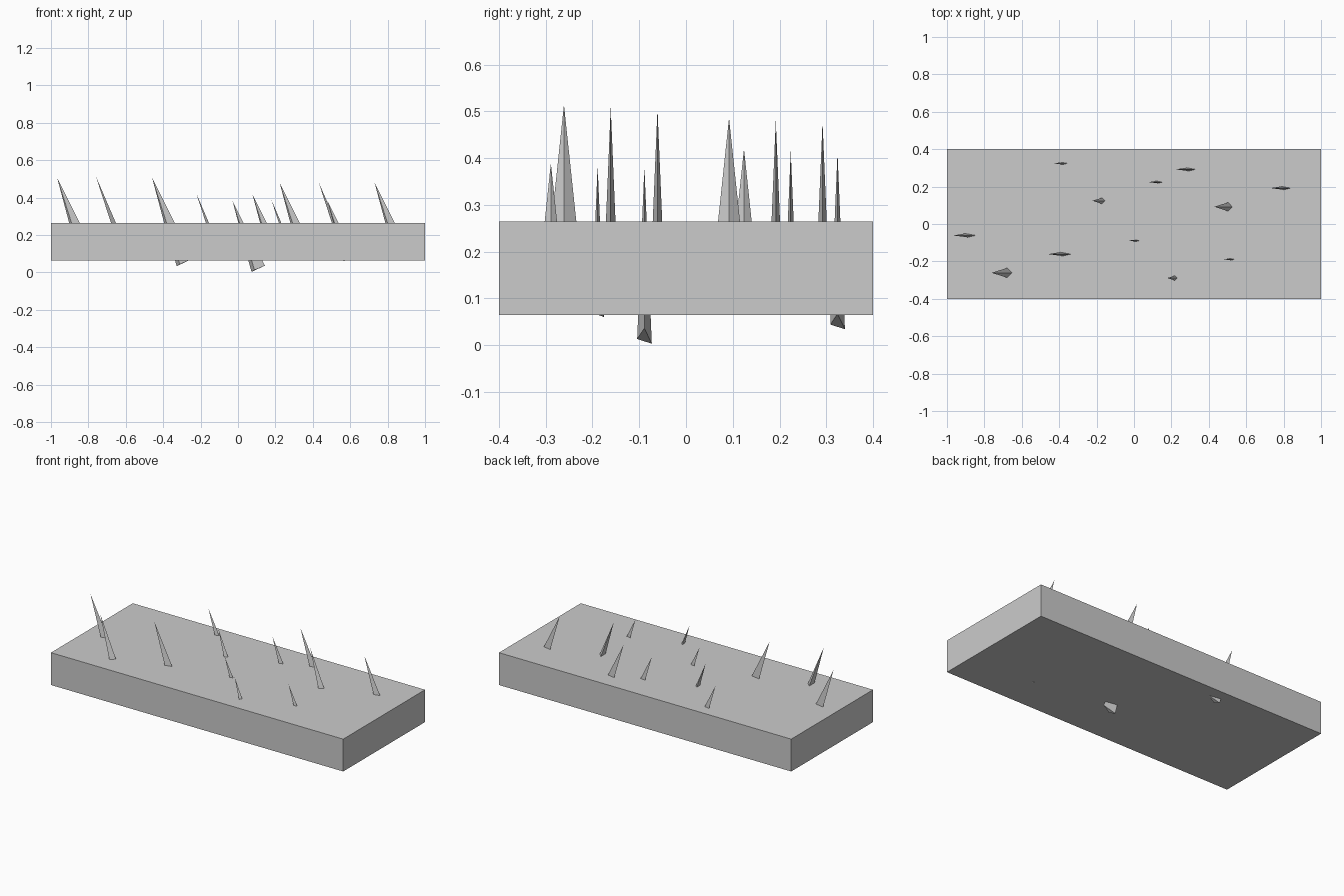
import bpy
import bmesh

if "Cube" in bpy.data.objects:
    bpy.data.objects.remove(bpy.data.objects["Cube"])


def mesh_object(name, bm):
    bmesh.ops.recalc_face_normals(bm, faces=bm.faces[:])
    mesh = bpy.data.meshes.new(name)
    bm.to_mesh(mesh)
    bm.free()
    obj = bpy.data.objects.new(name, mesh)
    bpy.context.collection.objects.link(obj)
    return obj


def spike(name, tip, rays):
    """Three-sided leaning spike; each ray is (x slope, y slope, depth) from the tip."""
    bm = bmesh.new()
    top = bm.verts.new(tip)
    base = [bm.verts.new((tip[0] + sx * h, tip[1] + sy * h, tip[2] - h)) for sx, sy, h in rays]
    for i in range(3):
        bm.faces.new((top, base[i], base[(i + 1) % 3]))
    bm.faces.new(base)
    return mesh_object(name, bm)


# Floor slab
bm = bmesh.new()
bmesh.ops.create_cube(bm, size=1)
bmesh.ops.scale(bm, vec=(2, 0.8, 0.2), verts=bm.verts[:])
bmesh.ops.translate(bm, vec=(0, 0, 0.164), verts=bm.verts[:])
mesh_object("slab", bm)


# Spike shapes: one broad across the slab, two narrow blades
def blade(h):
    return [(0.267, 0.042, h), (0.32, -0.042, h - 0.01), (0.50, 0, h - 0.033)]


broad = [(0.325, 0.106, 0.29), (0.325, -0.106, 0.29), (0.43, 0, 0.28)]
trio = [
    ("broad_spike", (0, 0, 0), broad),
    ("short_blade_spike", (0.30, 0.10, -0.005), blade(0.324)),
    ("long_blade_spike", (-0.207, 0.20, -0.008), blade(0.378)),
]

# The trio is repeated four times at different heights
groups = [(-0.76, -0.261, 0.514), (0.43, 0.092, 0.486), (0.178, -0.289, 0.389), (-0.222, 0.124, 0.42)]
for n, (x, y, z) in enumerate(groups, 1):
    for name, (dx, dy, dz), rays in trio:
        spike(f"{name}_{n}", (x + dx, y + dy, z + dz), rays)
